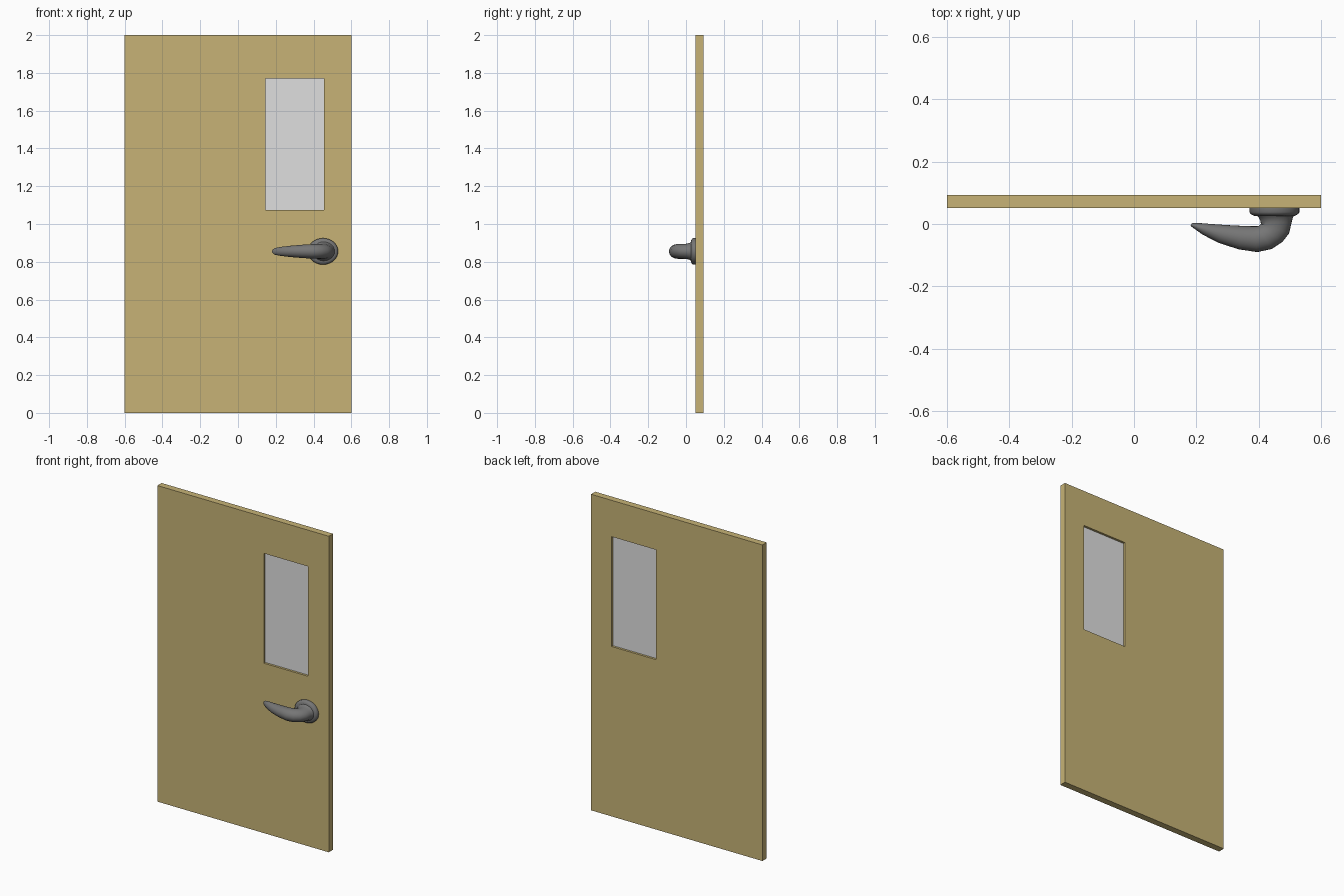
import bpy, bmesh, math
from mathutils import Vector

cube = bpy.data.objects.get("Cube")
if cube:
    bpy.data.objects.remove(cube)


def material(name, rgb):
    mat = bpy.data.materials.new(name)
    mat.use_nodes = True
    color = (*rgb, 1)
    mat.diffuse_color = color
    mat.node_tree.nodes["Principled BSDF"].inputs["Base Color"].default_value = color
    return mat


def add_object(name, bm, mat, smooth=False):
    bmesh.ops.recalc_face_normals(bm, faces=bm.faces)
    mesh = bpy.data.meshes.new(name)
    bm.to_mesh(mesh)
    bm.free()
    mesh.materials.append(mat)
    obj = bpy.data.objects.new(name, mesh)
    bpy.context.collection.objects.link(obj)
    if smooth:
        bpy.ops.object.select_all(action="DESELECT")
        obj.select_set(True)
        bpy.context.view_layer.objects.active = obj
        bpy.ops.object.shade_smooth_by_angle(angle=math.radians(35))
    return obj


def rectangle(x0, x1, z0, z1):
    return [(x0, z0), (x1, z0), (x1, z1), (x0, z1)]


def sweep(name, sections, height, mat, sides=24):
    """Skin ellipses, each given by its two ends in plan and its half height."""
    bm = bmesh.new()
    rings = []
    for ax, ay, bx, by, half in sections:
        a, b = Vector((ax, ay, height)), Vector((bx, by, height))
        mid, reach = (a + b) / 2, (b - a) / 2
        angles = [math.tau * i / sides for i in range(sides)]
        rings.append([bm.verts.new(mid + reach * math.cos(t)
                                   + Vector((0, 0, half * math.sin(t))))
                      for t in angles])
    for low, high in zip(rings, rings[1:]):
        for i in range(sides):
            j = (i + 1) % sides
            bm.faces.new((low[i], low[j], high[j], high[i]))
    bm.faces.new(rings[0])
    bm.faces.new(rings[-1])
    return add_object(name, bm, mat, smooth=True)


wood = material("tan wood", (0.57, 0.45, 0.18))
glass = material("pale grey glass", (0.74, 0.74, 0.74))
metal = material("dark grey metal", (0.18, 0.18, 0.18))

FRONT, BACK = 0.051, 0.093
opening = rectangle(0.145, 0.455, 1.075, 1.77)

# Door panel with a window opening through it
bm = bmesh.new()
loops = []
for outline in (rectangle(-0.6, 0.6, 0, 2), opening):
    loops.append([[bm.verts.new((x, y, z)) for x, z in outline]
                  for y in (FRONT, BACK)])
outer, inner = loops
for i in range(4):
    j = (i + 1) % 4
    for side in (0, 1):
        bm.faces.new((outer[side][i], outer[side][j],
                      inner[side][j], inner[side][i]))
    for loop in loops:
        bm.faces.new((loop[0][i], loop[0][j], loop[1][j], loop[1][i]))
add_object("door_panel", bm, wood)

# Glass pane set in the middle of the door thickness
bm = bmesh.new()
pane = [[bm.verts.new((x, (FRONT + BACK) / 2 + d, z)) for x, z in opening]
        for d in (-0.007, 0.007)]
for ring in pane:
    bm.faces.new(ring)
for i in range(4):
    j = (i + 1) % 4
    bm.faces.new((pane[0][i], pane[0][j], pane[1][j], pane[1][i]))
add_object("window_glass", bm, glass)

# Round handle plate, built outward from the door face
HANDLE_X, HANDLE_Z = 0.45, 0.855
plate = [(FRONT, 0.08), (0.038, 0.08), (0.032, 0.076), (0.026, 0.065)]
sweep("handle_plate",
      [(HANDLE_X - r, y, HANDLE_X + r, y, r * 0.875) for y, r in plate],
      HANDLE_Z, metal, 32)

# Lever: neck leaves the plate, bends and tapers to a rounded tip
lever = [
    (0.392, 0.028, 0.513, 0.028, 0.052),
    (0.400, 0.020, 0.509, 0.020, 0.045),
    (0.405, 0.010, 0.505, 0.004, 0.041),
    (0.407, 0.000, 0.497, -0.030, 0.039),
    (0.402, -0.005, 0.476, -0.057, 0.039),
    (0.395, -0.007, 0.442, -0.080, 0.039),
    (0.380, -0.007, 0.395, -0.090, 0.038),
    (0.345, -0.006, 0.335, -0.081, 0.035),
    (0.290, -0.003, 0.270, -0.060, 0.030),
    (0.235, 0.001, 0.220, -0.034, 0.024),
    (0.200, 0.004, 0.192, -0.014, 0.018),
    (0.185, 0.002, 0.181, -0.006, 0.009),
]
sweep("handle_lever", lever, HANDLE_Z, metal)
